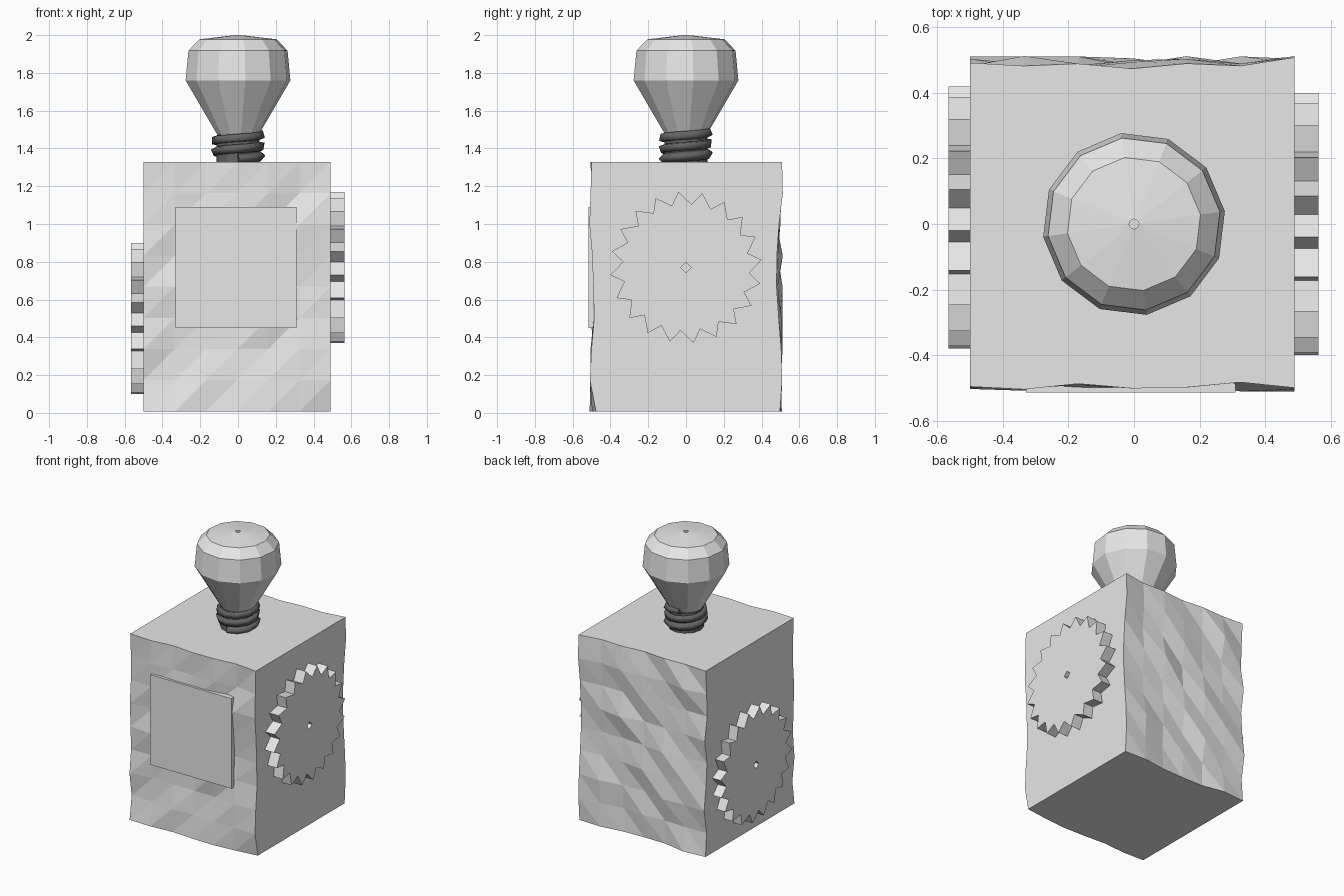
import bpy, bmesh, random
from math import sin, cos, pi, tau, radians

random.seed(4)
if "Cube" in bpy.data.objects:
    bpy.data.objects.remove(bpy.data.objects["Cube"])


def material(name, value):
    mat = bpy.data.materials.new(name)
    mat.use_nodes = True
    colour = (value, value, value, 1)
    mat.diffuse_color = colour
    mat.node_tree.nodes["Principled BSDF"].inputs["Base Color"].default_value = colour
    return mat


light_grey = material("light grey", 0.8)
dark_grey = material("dark grey", 0.13)


def finish(bm, name, mat):
    bmesh.ops.recalc_face_normals(bm, faces=bm.faces)
    mesh = bpy.data.meshes.new(name)
    bm.to_mesh(mesh)
    bm.free()
    mesh.materials.append(mat)
    obj = bpy.data.objects.new(name, mesh)
    bpy.context.collection.objects.link(obj)
    return obj


def bridge(bm, lower, upper):
    n = len(lower)
    for i in range(n):
        j = (i + 1) % n
        bm.faces.new((lower[i], lower[j], upper[j], upper[i]))


# Body: flat sides, hewn front and back
def build_body(cols=6, rows=8):
    bm = bmesh.new()

    def rough_wall(y):
        wall = [[bm.verts.new((-0.5 + 0.99 * c / cols,
                               y + random.uniform(-0.02, 0.02),
                               0.008 + 1.32 * r / rows))
                 for c in range(cols + 1)] for r in range(rows + 1)]
        for r in range(rows):
            for c in range(cols):
                a, b = wall[r][c], wall[r][c + 1]
                d, e = wall[r + 1][c], wall[r + 1][c + 1]
                bm.faces.new((a, b, e))
                bm.faces.new((a, e, d))
        return wall

    front, back = rough_wall(-0.493), rough_wall(0.493)
    for r in (0, -1):
        bm.faces.new(front[r] + back[r][::-1])
    for c in (0, -1):
        bm.faces.new([row[c] for row in front] + [row[c] for row in back][::-1])
    return finish(bm, "body", light_grey)


# Toothed wheel with a small diamond hole in the middle
def build_gear(name, x0, x1, cy, cz, teeth=20):
    bm = bmesh.new()

    def ring(x, hole):
        verts = []
        for i in range(teeth * 2):
            a = tau * (i // 2 + (0.4 if i % 2 else 0)) / teeth + 0.1
            r = 0.335 if i % 2 else 0.402
            if hole:
                r = 0.028 / (abs(cos(a)) + abs(sin(a)))
            verts.append(bm.verts.new((x, cy + r * cos(a), cz + r * sin(a))))
        return verts

    rings = [ring(x0, True), ring(x0, False), ring(x1, False), ring(x1, True)]
    for k in range(4):
        bridge(bm, rings[k], rings[(k + 1) % 4])
    return finish(bm, name, light_grey)


# Faceted round part from a profile of (radius, height)
def build_lathe(name, profile, mat, sides=12, turn=0.0):
    bm = bmesh.new()
    rings = [[bm.verts.new((r * cos(tau * i / sides + turn),
                            r * sin(tau * i / sides + turn), z))
              for i in range(sides)] for r, z in profile]
    for low, high in zip(rings, rings[1:]):
        bridge(bm, low, high)
    bm.faces.new(rings[0])
    bm.faces.new(rings[-1])
    return finish(bm, name, mat)


# Front panel plate
def build_panel():
    bm = bmesh.new()
    bmesh.ops.create_cube(bm, size=1)
    for v in bm.verts:
        v.co.x = -0.01 + v.co.x * 0.64
        v.co.y = -0.49 + v.co.y * 0.05
        v.co.z = 0.77 + v.co.z * 0.64
    return finish(bm, "front_panel", light_grey)


# Coiled thread around the neck
def build_thread(turns=2.6, steps=11):
    curve = bpy.data.curves.new("neck_thread", 'CURVE')
    curve.dimensions = '3D'
    curve.bevel_depth = 0.027
    curve.bevel_resolution = 0
    curve.use_fill_caps = True
    spline = curve.splines.new('POLY')
    count = int(turns * steps)
    spline.points.add(count)
    for i, p in enumerate(spline.points):
        a = tau * i / steps - pi / 2
        p.co = (0.12 * cos(a), 0.12 * sin(a), 1.345 + 0.055 * i / steps, 1)
    curve.materials.append(dark_grey)
    obj = bpy.data.objects.new("neck_thread", curve)
    bpy.context.collection.objects.link(obj)


build_body()
build_panel()
build_gear("left_gear", 0.48, 0.563, 0.0, 0.77)
build_gear("right_gear", -0.48, -0.567, 0.02, 0.5)
build_lathe("neck_core", [(0.115, 1.32), (0.115, 1.47)], dark_grey)
build_thread()
build_lathe("bulb", [(0.1, 1.46), (0.115, 1.48), (0.28, 1.76), (0.265, 1.918),
                     (0.205, 1.978), (0.015, 2.0), (0.015, 1.975)],
            light_grey, turn=radians(8))
